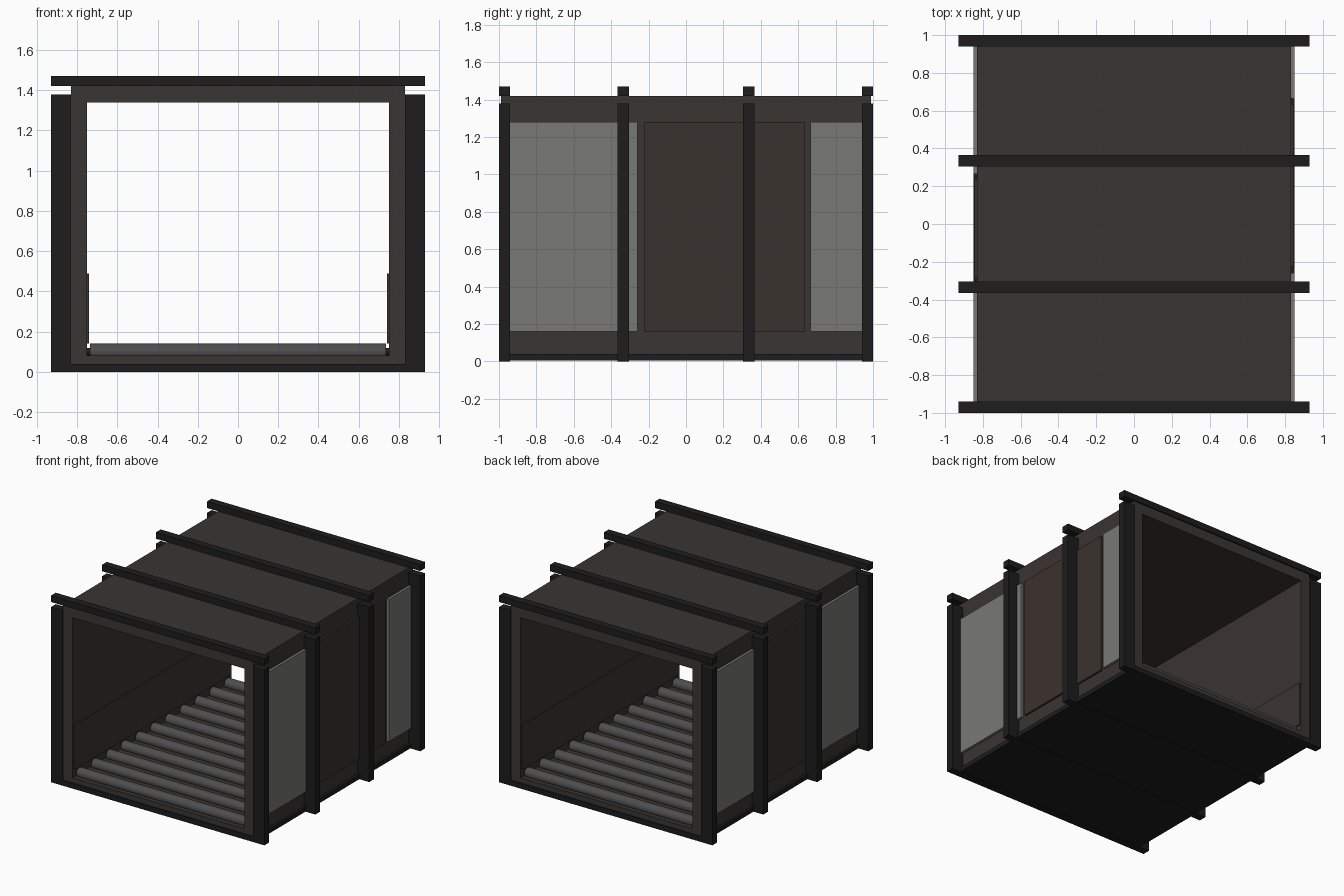
import bpy, bmesh, math
from mathutils import Matrix, Vector

if "Cube" in bpy.data.objects:
    bpy.data.objects.remove(bpy.data.objects["Cube"])


def material(name, rgb):
    m = bpy.data.materials.new(name)
    m.diffuse_color = (*rgb, 1)
    m.use_nodes = True
    m.node_tree.nodes["Principled BSDF"].inputs["Base Color"].default_value = m.diffuse_color
    return m


FRAME = material("frame_black", (0.013, 0.012, 0.012))
SHELL = material("shell_brown", (0.042, 0.035, 0.032))
DOOR = material("door_brown", (0.042, 0.032, 0.027))
PANEL = material("panel_grey", (0.19, 0.19, 0.175))
ROLLER = material("roller_grey", (0.075, 0.075, 0.075))


def finish(bm, name, mat):
    bmesh.ops.recalc_face_normals(bm, faces=bm.faces[:])
    me = bpy.data.meshes.new(name)
    bm.to_mesh(me)
    bm.free()
    me.materials.append(mat)
    ob = bpy.data.objects.new(name, me)
    bpy.context.collection.objects.link(ob)
    return ob


def box(name, x, y, z, mat):
    bm = bmesh.new()
    size = Vector((x[1] - x[0], y[1] - y[0], z[1] - z[0]))
    mid = Vector((sum(x) / 2, sum(y) / 2, sum(z) / 2))
    bmesh.ops.create_cube(bm, size=1, matrix=Matrix.Translation(mid) @ Matrix.Diagonal((*size, 1)))
    return finish(bm, name, mat)


def rod(name, y, z, radius, half, mat, sides=16):
    bm = bmesh.new()
    m = Matrix.Translation((0, y, z)) @ Matrix.Rotation(math.pi / 2, 4, 'Y')
    bmesh.ops.create_cone(bm, cap_ends=True, segments=sides, radius1=radius,
                          radius2=radius, depth=2 * half, matrix=m)
    for f in bm.faces:
        f.smooth = len(f.verts) == 4
    for e in bm.edges:
        e.smooth = all(len(f.verts) == 4 for f in e.link_faces)
    return finish(bm, name, mat)


# Open-ended rectangular tunnel shell: outer and inner rings bridged
bm = bmesh.new()
outer = [(-.83, .04), (.83, .04), (.83, 1.42), (-.83, 1.42)]
inner = [(-.75, .08), (.75, .08), (.75, 1.34), (-.75, 1.34)]
rings = [[bm.verts.new((px, y, pz)) for px, pz in prof]
         for prof, y in ((outer, -.99), (outer, .99), (inner, .99), (inner, -.99))]
for a, b in zip(rings, rings[1:] + rings[:1]):
    for i in range(4):
        j = (i + 1) % 4
        bm.faces.new((a[i], a[j], b[j], b[i]))
finish(bm, "tunnel_shell", SHELL)

# Base slab under the shell
box("base_slab", (-.85, .85), (-.99, .99), (.005, .04), FRAME)

# Four ribs: side posts, roof bar, floor bar
for y in (-.97, -.335, .335, .97):
    span = (y - .03, y + .03)
    for s in (-1, 1):
        box("rib_post", sorted((s * .83, s * .93)), span, (0, 1.38), FRAME)
    box("rib_roof_bar", (-.93, .93), span, (1.42, 1.47), FRAME)
    box("rib_floor_bar", (-.83, .83), span, (0, .04), FRAME)

# Side cladding: pale panels and a darker door on each wall
for s, pales, door in ((1, [(-.95, -.26), (.665, .95)], (-.225, .635)),
                       (-1, [(-.95, -.315), (.265, .95)], (-.285, .235))):
    for p in pales:
        box("side_panel", sorted((s * .83, s * .85)), p, (.16, 1.28), PANEL)
    box("side_door", sorted((s * .83, s * .845)), door, (.16, 1.28), DOOR)
    # Inner guard plate along the wall
    box("guard_plate", sorted((s * .742, s * .75)), (-.98, .98), (.14, .49), SHELL)

# Conveyor rollers with thin axles
COUNT = 11
for i in range(COUNT):
    y = -.92 + 1.84 * i / (COUNT - 1)
    rod("roller", y, .10, .04, .737, ROLLER)
    rod("roller_axle", y, .10, .018, .752, FRAME, 8)
